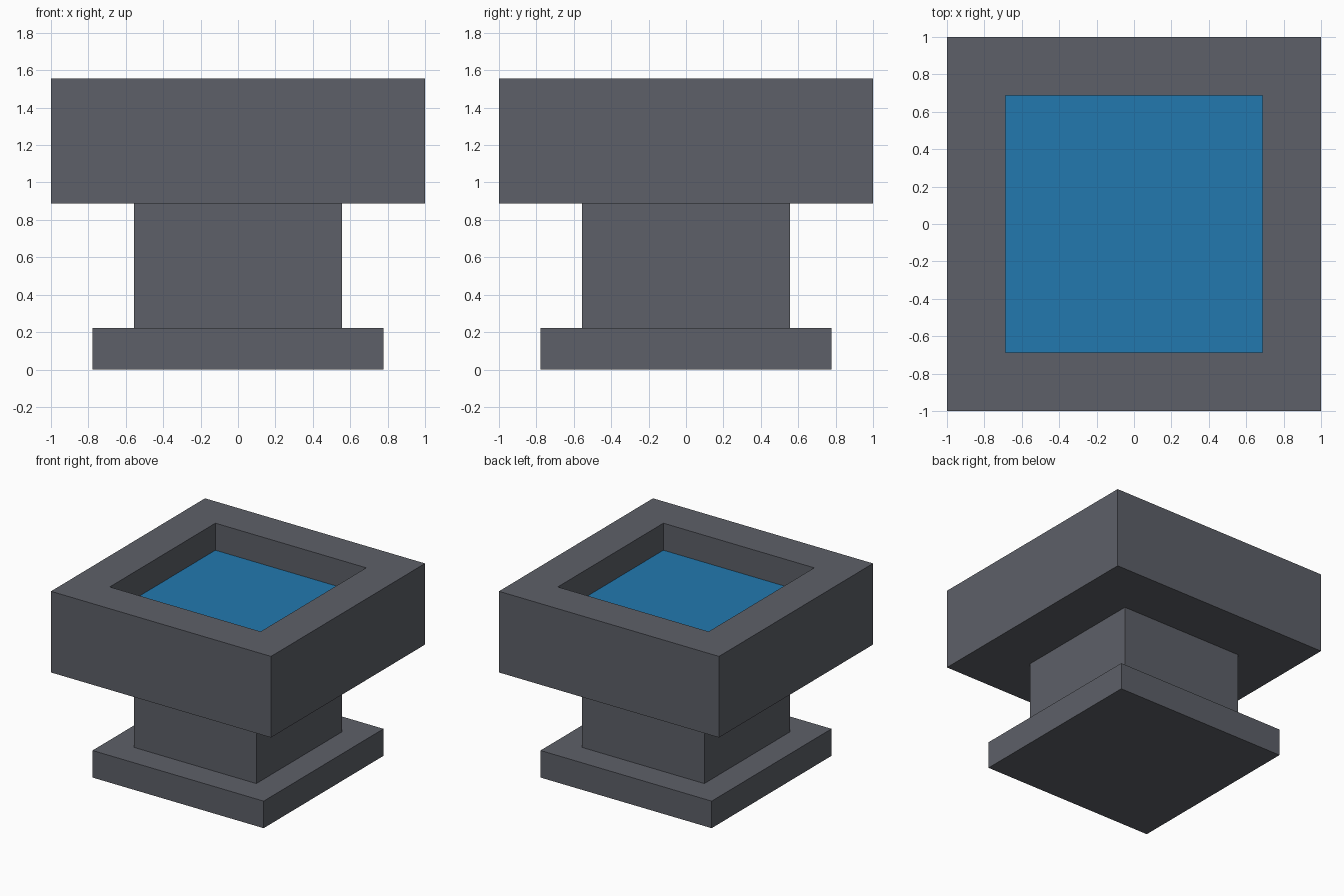
import bpy, bmesh
from mathutils import Vector

if "Cube" in bpy.data.objects:
    bpy.data.objects.remove(bpy.data.objects["Cube"])

U = 2 / 9  # one module of the design


def material(name, rgb):
    m = bpy.data.materials.new(name)
    m.diffuse_color = (*rgb, 1)
    m.use_nodes = True
    m.node_tree.nodes["Principled BSDF"].inputs["Base Color"].default_value = m.diffuse_color
    return m


stone = material("grey stone", (0.110, 0.117, 0.138))
blue = material("water blue", (0.016, 0.191, 0.429))


def block(name, half, z0, z1, recess=None):
    """Square block; recess = (half width, floor height) sinks a pool in the top."""
    bm = bmesh.new()
    bmesh.ops.create_cube(bm, size=1)
    for v in bm.verts:
        v.co = Vector((v.co.x * 2 * half, v.co.y * 2 * half,
                       z0 if v.co.z < 0 else z1))
    bm.normal_update()
    if recess:
        inner, floor_z = recess
        top = max(bm.faces, key=lambda f: f.calc_center_median().z)
        bmesh.ops.inset_region(bm, faces=[top], thickness=half - inner)
        floor = bmesh.ops.extrude_discrete_faces(bm, faces=[top])["faces"][0]
        for v in floor.verts:
            v.co.z = floor_z
        floor.material_index = 1
    mesh = bpy.data.meshes.new(name)
    bm.to_mesh(mesh)
    bm.free()
    mesh.materials.append(stone)
    if recess:
        mesh.materials.append(blue)
    obj = bpy.data.objects.new(name, mesh)
    bpy.context.collection.objects.link(obj)
    return obj


# Foot slab, column, and basin with its water surface
block("base_slab", 3.5 * U, 0, U)
block("column", 2.5 * U, U, 4 * U)
block("basin", 4.5 * U, 4 * U, 7 * U, recess=(2.5 * U, 6 * U))
